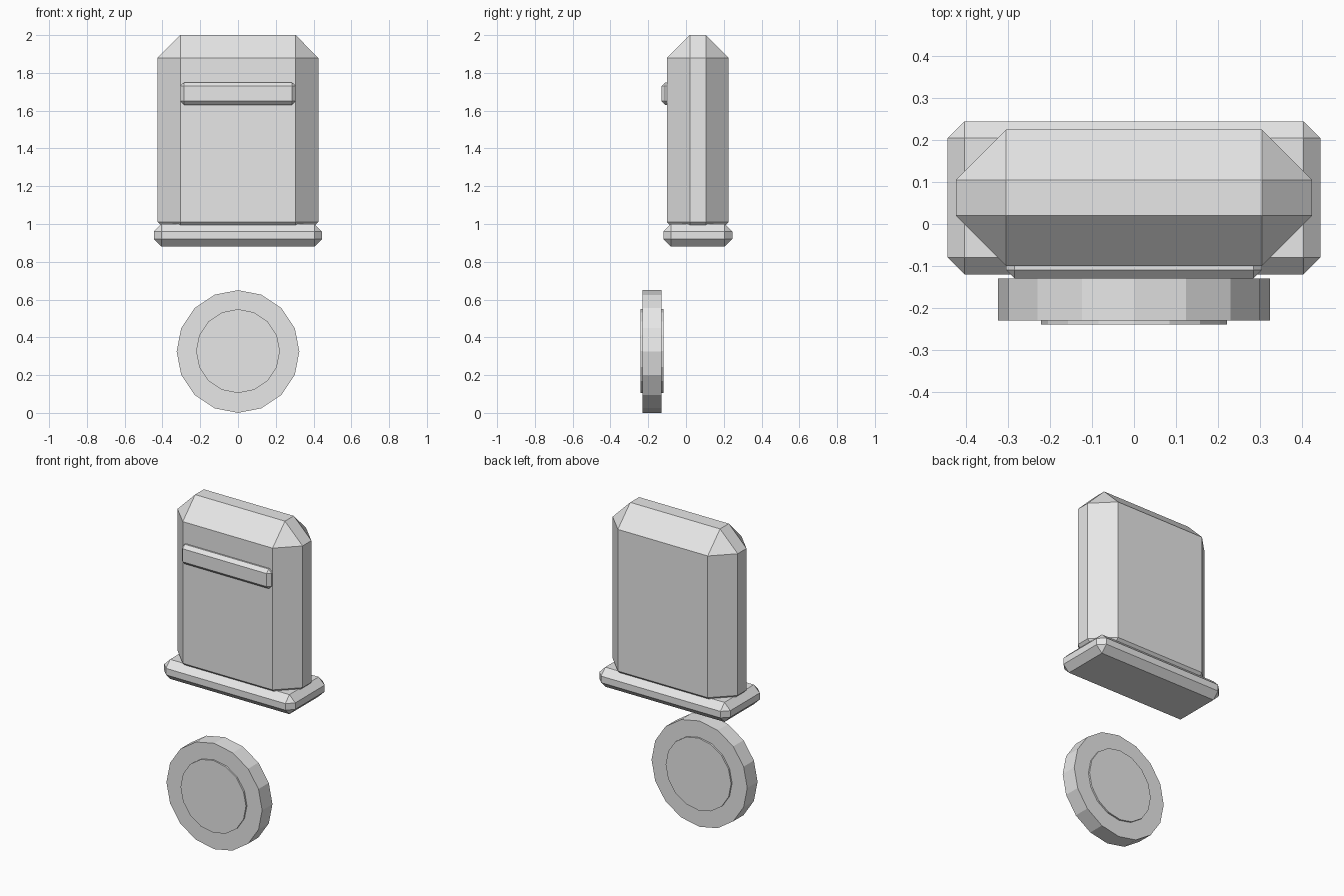
import bpy
import bmesh
import math
from mathutils import Matrix, Vector

default = bpy.data.objects.get("Cube")
if default:
    bpy.data.objects.remove(default, do_unlink=True)

# Single plain colour
grey = bpy.data.materials.new("light_grey")
grey.use_nodes = True
colour = (0.8, 0.8, 0.8, 1)
grey.diffuse_color = colour
grey.node_tree.nodes["Principled BSDF"].inputs["Base Color"].default_value = colour


def finish(name, bm):
    mesh = bpy.data.meshes.new(name)
    bm.to_mesh(mesh)
    bm.free()
    mesh.materials.append(grey)
    obj = bpy.data.objects.new(name, mesh)
    bpy.context.collection.objects.link(obj)
    return obj


def chamfered_box(name, low, high, chamfer):
    low, high = Vector(low), Vector(high)
    bm = bmesh.new()
    bmesh.ops.create_cube(bm, size=1)
    for v in bm.verts:
        v.co = (low + high) / 2 + v.co * (high - low)
    bmesh.ops.bevel(bm, geom=bm.edges[:], offset=chamfer,
                    offset_type='OFFSET', segments=1, affect='EDGES')
    return finish(name, bm)


def disc(name, radius, front, back, height):
    # Sixteen-sided cylinder along y, with a corner pointing straight up
    bm = bmesh.new()
    place = (Matrix.Translation((0, (front + back) / 2, height))
             @ Matrix.Rotation(math.pi / 2, 4, 'X'))
    bmesh.ops.create_cone(bm, cap_ends=True, segments=16, radius1=radius,
                          radius2=radius, depth=back - front, matrix=place)
    return finish(name, bm)


# Upright case on its plinth; the lower chamfer sinks into the plinth
chamfered_box("body", (-0.425, -0.1, 0.89), (0.425, 0.225, 2), 0.12)
chamfered_box("base", (-0.445, -0.12, 0.88), (0.445, 0.245, 1), 0.04)

# Raised bar across the front
chamfered_box("front_bar", (-0.305, -0.13, 1.63), (0.305, -0.08, 1.75), 0.02)

# Separate wheel below, with a hub standing proud on both sides
disc("wheel", 0.325, -0.23, -0.13, 0.325)
disc("wheel_hub", 0.222, -0.24, -0.12, 0.327)
